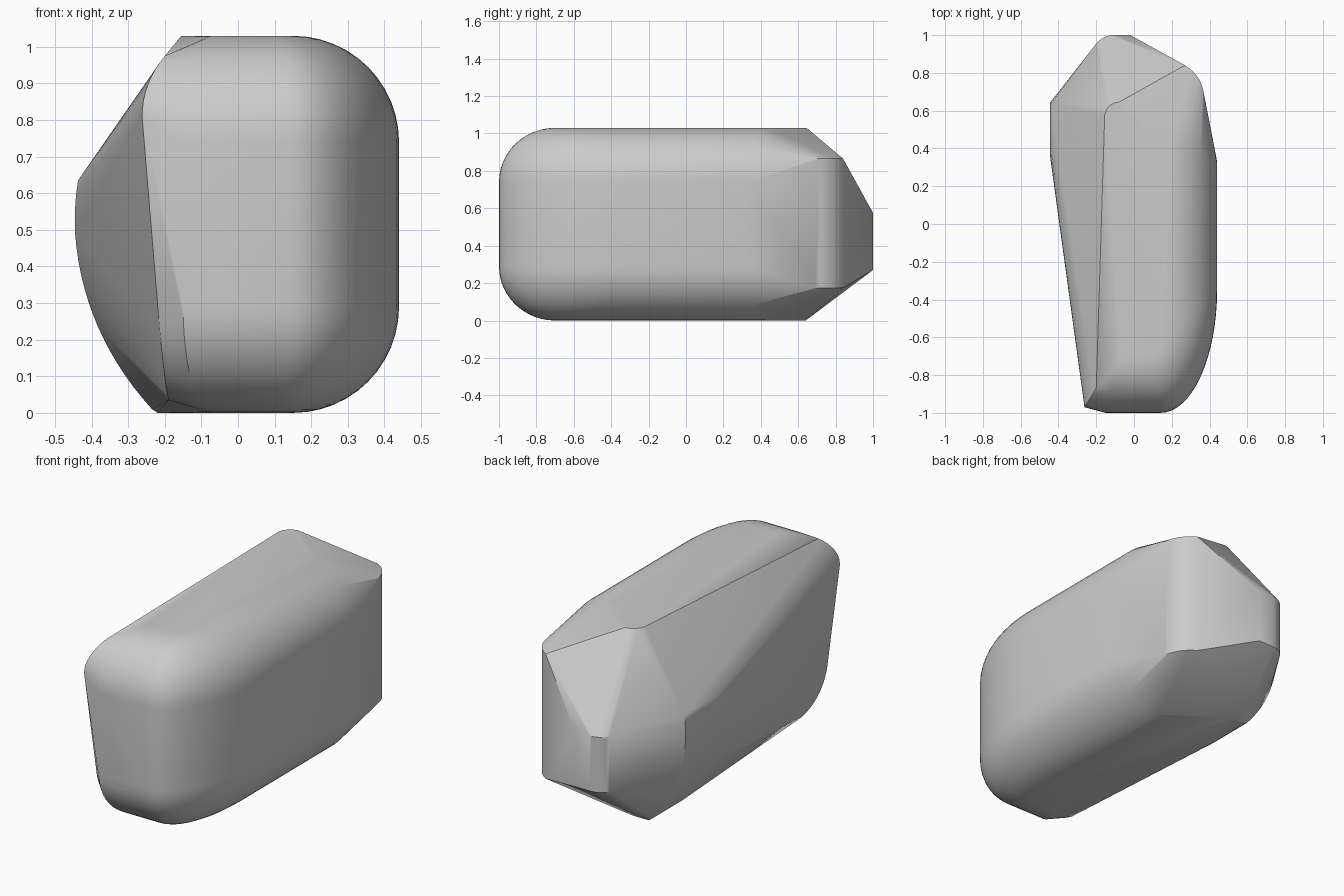
import bpy
import bmesh
from math import sin, cos, pi

cube = bpy.data.objects.get("Cube")
if cube:
    bpy.data.objects.remove(cube, do_unlink=True)

TOP = 1.03
points = []


def bend(a, b, c, steps=8):
    """Rounded corner from a to c, pulled towards b."""
    out = []
    for i in range(steps + 1):
        t = i / steps
        out.append(tuple(p * (1 - t) ** 2 + 2 * q * t * (1 - t) + r * t * t
                         for p, q, r in zip(a, b, c)))
    return out


# Plan of the rounded front and side: (outer wall, edge of the flat cap)
plan = [((-0.15, -1), (-0.07, -0.7))]
for i in range(17):
    a = i / 16 * pi / 2
    plan.append(((0.14 + 0.3 * sin(a), -0.35 - 0.65 * cos(a)),
                 (0.1 + 0.05 * sin(a), -0.6 - 0.1 * cos(a))))
plan.append(((0.44, 0.33), (0.15, 0.44)))

# Rounded shoulders above and below the wall
for outer, inner in plan:
    for i in range(13):
        a = i / 12 * pi / 2
        x, y = (n + (o - n) * cos(a) for o, n in zip(outer, inner))
        rise = 0.29 * sin(a)
        points += [(x, y, 0.74 + rise), (x, y, 0.29 - rise)]

# Upright rounded corner at the back of the side wall
for x, y in bend((0.37, 0.69), (0.355, 0.79), (0.27, 0.84)):
    points += [(x, y, 0.865), (x, y, 0.175)]

# Small back wall with a rounded edge
for x, y in [(-0.02, 1)] + bend((-0.11, 1), (-0.16, 1), (-0.2, 0.955)):
    points += [(x, y, 0.575), (x, y, 0.27)]

# Peak of the top and the matching corner underneath
points += bend((-0.155, 0.58, TOP), (-0.14, 0.64, TOP), (-0.08, 0.645, TOP))
points += [(-0.12, 0.64, 0), (-0.22, 0.64, 0)]

# Bulging flank, the same curve at two depths
flank = bend((-0.437, 0.635), (-0.449, 0.56), (-0.445, 0.49), 5)
flank += bend((-0.445, 0.49), (-0.425, 0.22), (-0.235, 0.01), 14)
for x, z in flank:
    points += [(x, 0.37, z), (x, 0.64, z)]
points.append((-0.22, 0.37, 0))

# Front edge where the flank meets the front wall
points += bend((-0.2, -0.87, 0.975), (-0.262, -0.97, 0.9), (-0.262, -0.97, 0.81))
points += bend((-0.215, -0.925, 0.24), (-0.2, -0.9, 0.08), (-0.19, -0.74, 0.035))

bm = bmesh.new()
for p in points:
    bm.verts.new(p)
hull = bmesh.ops.convex_hull(bm, input=bm.verts)
loose = {g for g in hull["geom_interior"] + hull["geom_unused"]
         if isinstance(g, bmesh.types.BMVert)}
bmesh.ops.delete(bm, geom=list(loose), context='VERTS')
bmesh.ops.remove_doubles(bm, verts=bm.verts, dist=0.001)
bmesh.ops.dissolve_limit(bm, angle_limit=0.01, verts=bm.verts, edges=bm.edges)
bmesh.ops.recalc_face_normals(bm, faces=bm.faces)

mesh = bpy.data.meshes.new("rounded_block")
bm.to_mesh(mesh)
bm.free()
block = bpy.data.objects.new("rounded_block", mesh)
bpy.context.collection.objects.link(block)

# Plain grey
grey = bpy.data.materials.new("plain_grey")
grey.use_nodes = True
colour = (0.6, 0.6, 0.6, 1)
grey.diffuse_color = colour
grey.node_tree.nodes["Principled BSDF"].inputs["Base Color"].default_value = colour
mesh.materials.append(grey)

bpy.ops.object.select_all(action='DESELECT')
block.select_set(True)
bpy.context.view_layer.objects.active = block
bpy.ops.object.shade_smooth_by_angle(angle=pi / 6)
